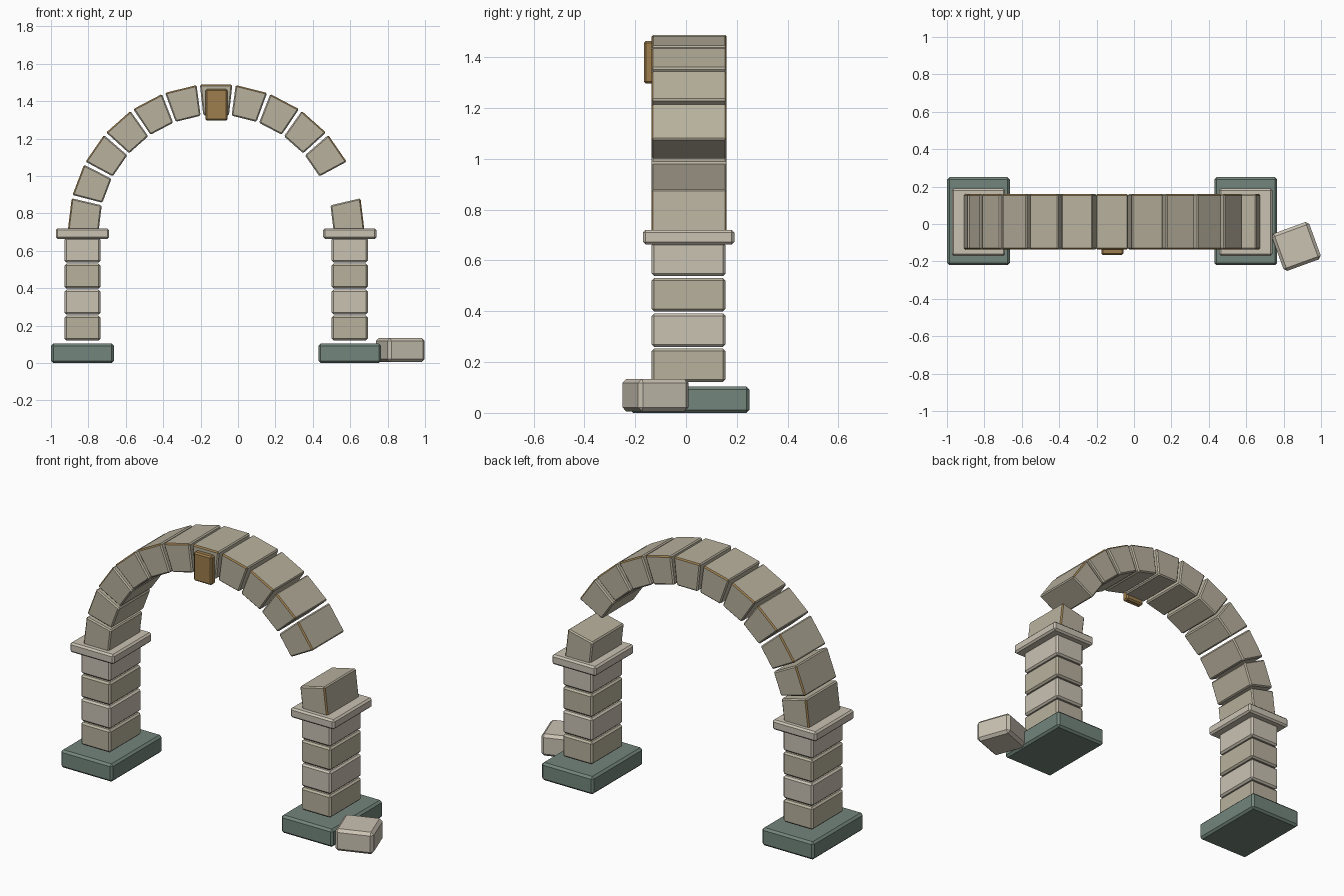
import bpy, bmesh
from math import sin, cos, radians, pi
from mathutils import Matrix

if "Cube" in bpy.data.objects:
    bpy.data.objects.remove(bpy.data.objects["Cube"])

CX, CY, SPRING = -0.117, 0.012, 0.70   # arch centre
R_OUT, R_IN, COUNT = 0.793, 0.628, 13


def mat(name, rgb):
    m = bpy.data.materials.new(name)
    m.diffuse_color = (*rgb, 1)
    m.use_nodes = True
    m.node_tree.nodes["Principled BSDF"].inputs["Base Color"].default_value = m.diffuse_color
    return m


STONE = mat("stone", (0.48, 0.44, 0.34))
PALE = mat("pale_stone", (0.59, 0.54, 0.45))
SLATE = mat("slate", (0.17, 0.235, 0.20))
GOLD = mat("bronze", (0.34, 0.21, 0.075))


def finish(name, bm, mats, matrix):
    bm.normal_update()
    me = bpy.data.meshes.new(name)
    bm.to_mesh(me)
    bm.free()
    for m in mats:
        me.materials.append(m)
    ob = bpy.data.objects.new(name, me)
    ob.matrix_world = matrix
    bpy.context.collection.objects.link(ob)
    return ob


def chamfer(bm, width):
    bmesh.ops.bevel(bm, geom=bm.edges[:], offset=width, segments=1,
                    affect='EDGES', profile=0.5)
    bm.normal_update()


def block(name, loc, size, material, bevel=0.01, turn=0):
    bm = bmesh.new()
    bmesh.ops.create_cube(bm, size=1)
    bmesh.ops.scale(bm, vec=size, verts=bm.verts)
    chamfer(bm, bevel)
    return finish(name, bm, [material],
                  Matrix.Translation(loc) @ Matrix.Rotation(turn, 4, 'Z'))


def voussoir(name, angle):
    # Wedge pointing up, then swung round the arch centre
    half, depth = radians(6.27), 0.148
    bm = bmesh.new()
    bmesh.ops.create_cube(bm, size=2)
    for v in bm.verts:
        r = R_OUT if v.co.z > 0 else R_IN
        v.co = (v.co.x * r * sin(half), v.co.y * depth, r * cos(half))
    chamfer(bm, 0.007)
    # Bronze chamfer along the outer front and back edges
    for f in bm.faces:
        if f.normal.z > 0.4 and abs(f.normal.y) > 0.4:
            f.material_index = 1
    finish(name, bm, [STONE, GOLD],
           Matrix.Translation((CX, CY, SPRING)) @ Matrix.Rotation(angle, 4, 'Y'))


# Piers: plinth, four courses, cap
for side, s in (("left", -1), ("right", 1)):
    x = CX + s * 0.7145
    block(side + "_plinth", (x, 0.015, 0.052), (0.336, 0.47, 0.104), SLATE, 0.012)
    for i in range(4):
        block(f"{side}_pier_block_{i + 1}", (x, CY - 0.002, 0.187 + i * 0.139),
              (0.193, 0.29, 0.132), PALE if i % 2 else STONE, 0.01)
    block(side + "_pier_cap", (x, CY - 0.002, 0.692), (0.285, 0.36, 0.057), PALE, 0.01)

# Arch ring, with one stone missing on the right
for i in range(COUNT):
    if i != 11:
        voussoir("keystone" if i == 6 else f"arch_stone_{i + 1}", (i - 6) * pi / COUNT)

# Plaque on the keystone
block("keystone_plaque", (CX + 0.002, -0.146, 1.38), (0.117, 0.04, 0.168), GOLD, 0.008)

# Fallen stone on the ground
block("fallen_stone", (0.868, -0.12, 0.07), (0.212, 0.212, 0.128), PALE, 0.016, radians(20))
